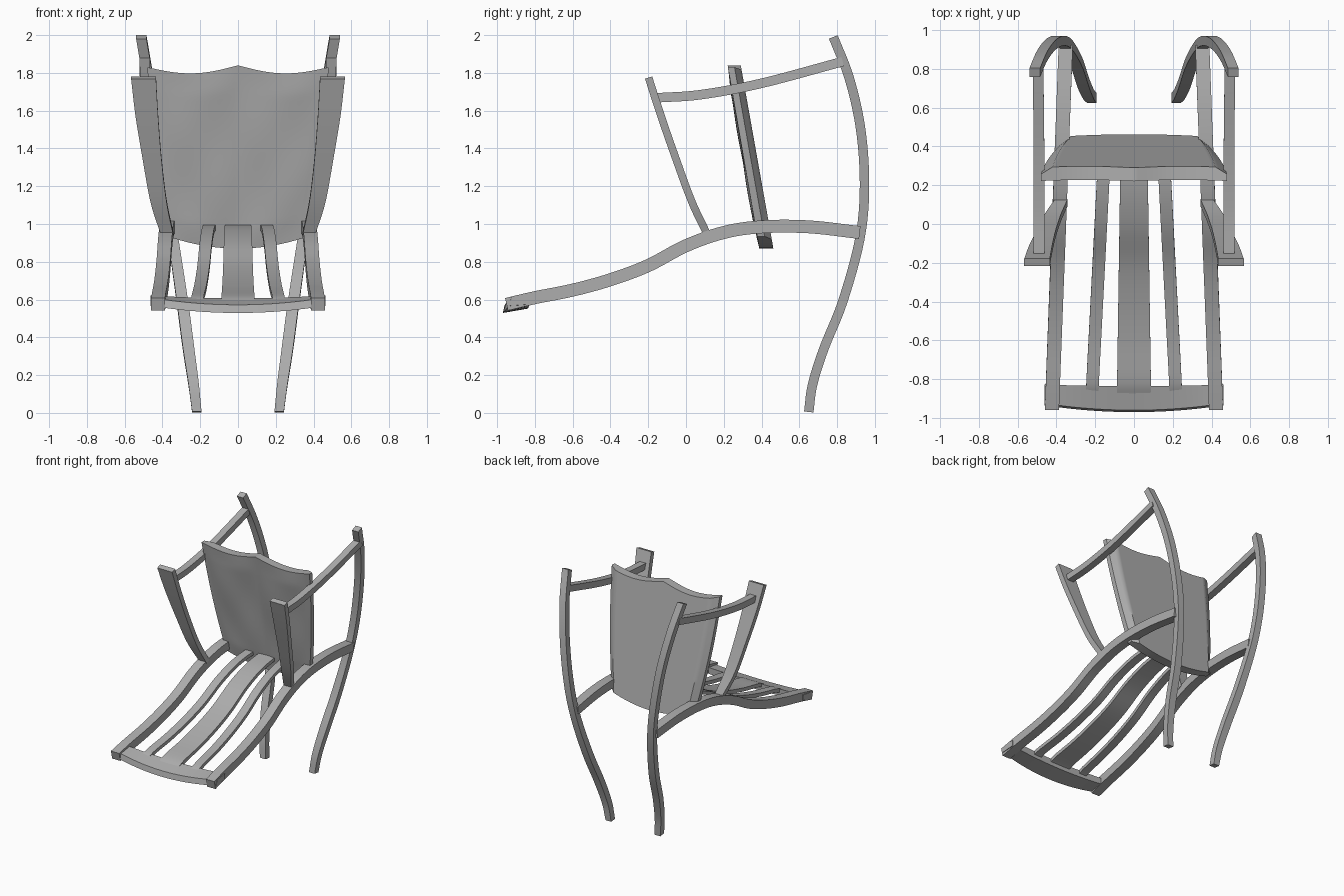
import bpy, bmesh, math
from mathutils import Vector

cube = bpy.data.objects.get("Cube")
if cube:
    bpy.data.objects.remove(cube, do_unlink=True)

grey = bpy.data.materials.new("plain_grey")
grey.use_nodes = True
grey.diffuse_color = (0.42, 0.42, 0.42, 1)
grey.node_tree.nodes["Principled BSDF"].inputs["Base Color"].default_value = (0.42, 0.42, 0.42, 1)


def finish(bm, name):
    bmesh.ops.recalc_face_normals(bm, faces=bm.faces)
    mesh = bpy.data.meshes.new(name)
    bm.to_mesh(mesh)
    bm.free()
    mesh.materials.append(grey)
    obj = bpy.data.objects.new(name, mesh)
    bpy.context.collection.objects.link(obj)
    bpy.ops.object.select_all(action='DESELECT')
    bpy.context.view_layer.objects.active = obj
    obj.select_set(True)
    bpy.ops.object.shade_smooth_by_angle(angle=math.radians(35))
    return obj


def spline(points, steps=6):
    """Smooth curve through control points of any dimension."""
    p = [Vector(q) for q in points]
    p = [2 * p[0] - p[1]] + p + [2 * p[-1] - p[-2]]
    out = []
    for i in range(1, len(p) - 2):
        a, b, c, d = p[i - 1:i + 3]
        for s in range(steps):
            t = s / steps
            out.append(0.5 * (2 * b + (c - a) * t + (2 * a - 5 * b + 4 * c - d) * t * t
                              + (3 * b - a - 3 * c + d) * t ** 3))
    out.append(p[-2])
    return out


def bar(name, points, thick, side=1):
    """Bent flat bar; points are (x, width, y, z), thick runs across the bend."""
    path = spline(points)
    bm = bmesh.new()
    rings = []
    for i, (x, w, y, z) in enumerate(path):
        a, b = path[max(i - 1, 0)], path[min(i + 1, len(path) - 1)]
        n = Vector((-(b[3] - a[3]), b[2] - a[2])).normalized() * thick / 2
        rings.append([bm.verts.new((side * (x + sx * w / 2), y + sn * n[0], z + sn * n[1]))
                      for sx, sn in ((-1, -1), (1, -1), (1, 1), (-1, 1))])
    for r, s in zip(rings, rings[1:]):
        for k in range(4):
            bm.faces.new((r[k], r[k - 1], s[k - 1], s[k]))
    bm.faces.new(rings[0])
    bm.faces.new(rings[-1])
    return finish(bm, name)


# Seat profile shared by rails and slats (y, z)
seat = [(-0.95, 0.575), (-0.8, 0.61), (-0.6, 0.65), (-0.4, 0.705), (-0.2, 0.78),
        (0, 0.885), (0.2, 0.955), (0.4, 0.985), (0.65, 0.985), (0.92, 0.955)]

# Paired frame members
for side, label in ((1, "left"), (-1, "right")):
    rail = [(0.387 - 0.038 * y, 0.073, y, z) for y, z in seat]
    bar(label + "_seat_rail", rail, 0.068, side)
    leg = [(0.218, 0.05, 0.65, 0.005), (0.235, 0.055, 0.67, 0.15), (0.262, 0.06, 0.73, 0.34),
           (0.295, 0.06, 0.83, 0.59), (0.343, 0.055, 0.92, 0.92), (0.385, 0.055, 0.945, 1.2),
           (0.43, 0.055, 0.925, 1.5), (0.475, 0.055, 0.865, 1.77), (0.512, 0.055, 0.78, 1.99)]
    bar(label + "_back_leg", leg, 0.05, side)
    post = [(0.375, 0.065, 0.11, 0.95), (0.42, 0.085, 0.03, 1.12), (0.455, 0.1, -0.055, 1.35),
            (0.483, 0.12, -0.135, 1.58), (0.5, 0.132, -0.198, 1.775)]
    bar(label + "_arm_post", post, 0.04, side)
    arm = [(0.49, 0.055, -0.155, 1.668), (0.49, 0.055, 0.08, 1.685),
           (0.49, 0.055, 0.4, 1.745), (0.495, 0.055, 0.83, 1.86)]
    bar(label + "_armrest", arm, 0.05, side)
    slat = [(0.171 - 0.052 * y, 0.065, y, z) for y, z in seat[:8]]
    slat[0] = (0.215, 0.065, -0.88, 0.578)
    bar(label + "_seat_slat", slat, 0.028, side)

# Wide middle slat
middle = [(0, 0.15 - 0.03 * y, y, z) for y, z in seat[:8]]
middle[0] = (0, 0.175, -0.88, 0.578)
bar("middle_seat_slat", middle, 0.028)

# Bowed front rail
bm = bmesh.new()
rings = []
for i in range(25):
    u = i / 12 - 1
    dip = 0.038 * (1 - u * u)
    front = -0.935 - 0.035 * (1 - u * u)
    back = -0.828 - 0.008 * (1 - u * u)
    section = ((front, 0.567 - dip), (front + 0.01, 0.61 - dip),
               (back, 0.622 - 0.4 * dip), (back, 0.575 - 0.6 * dip))
    rings.append([bm.verts.new((u * 0.462, y, z)) for y, z in section])
for r, s in zip(rings, rings[1:]):
    for k in range(4):
        bm.faces.new((r[k], r[k - 1], s[k - 1], s[k]))
bm.faces.new(rings[0])
bm.faces.new(rings[-1])
finish(bm, "front_rail")

# Padded back panel with scalloped top and curved bottom
NU, NV = 48, 36


def panel_point(i, j, is_front):
    u, v = 2 * i / NU - 1, j / NV
    top = 1.84 - 0.04 * math.sin(math.pi * abs(u)) - 0.01 * u * u
    low = 0.87 + 0.065 * u * u
    z = low + (top - low) * v
    x = u * (0.372 + 0.108 * v + 0.015 * math.sin(math.pi * v))
    if is_front:
        edge = min(1, (1 - abs(u)) * 8) * min(1, v * 8, (1 - v) * 8)
        puff = 0.008 * math.sin(math.pi * abs(u)) + 0.004 * math.sin(9 * v + 2) * math.sin(7 * u)
        y = 0.222 + 0.173 * (1.83 - z) - edge * puff
    else:
        y = 0.29 + 0.178 * (1.84 - z) - 0.035 * max(0, (abs(u) - 0.875) / 0.125)
    return x, y, z


bm = bmesh.new()
front, back = [[[bm.verts.new(panel_point(i, j, f)) for j in range(NV + 1)]
                for i in range(NU + 1)] for f in (True, False)]
for g in (front, back):
    for i in range(NU):
        for j in range(NV):
            bm.faces.new((g[i][j], g[i + 1][j], g[i + 1][j + 1], g[i][j + 1]))
for i in range(NU):
    for j in (0, NV):
        bm.faces.new((front[i][j], front[i + 1][j], back[i + 1][j], back[i][j]))
for j in range(NV):
    for i in (0, NU):
        bm.faces.new((front[i][j], front[i][j + 1], back[i][j + 1], back[i][j]))
finish(bm, "back_panel")
